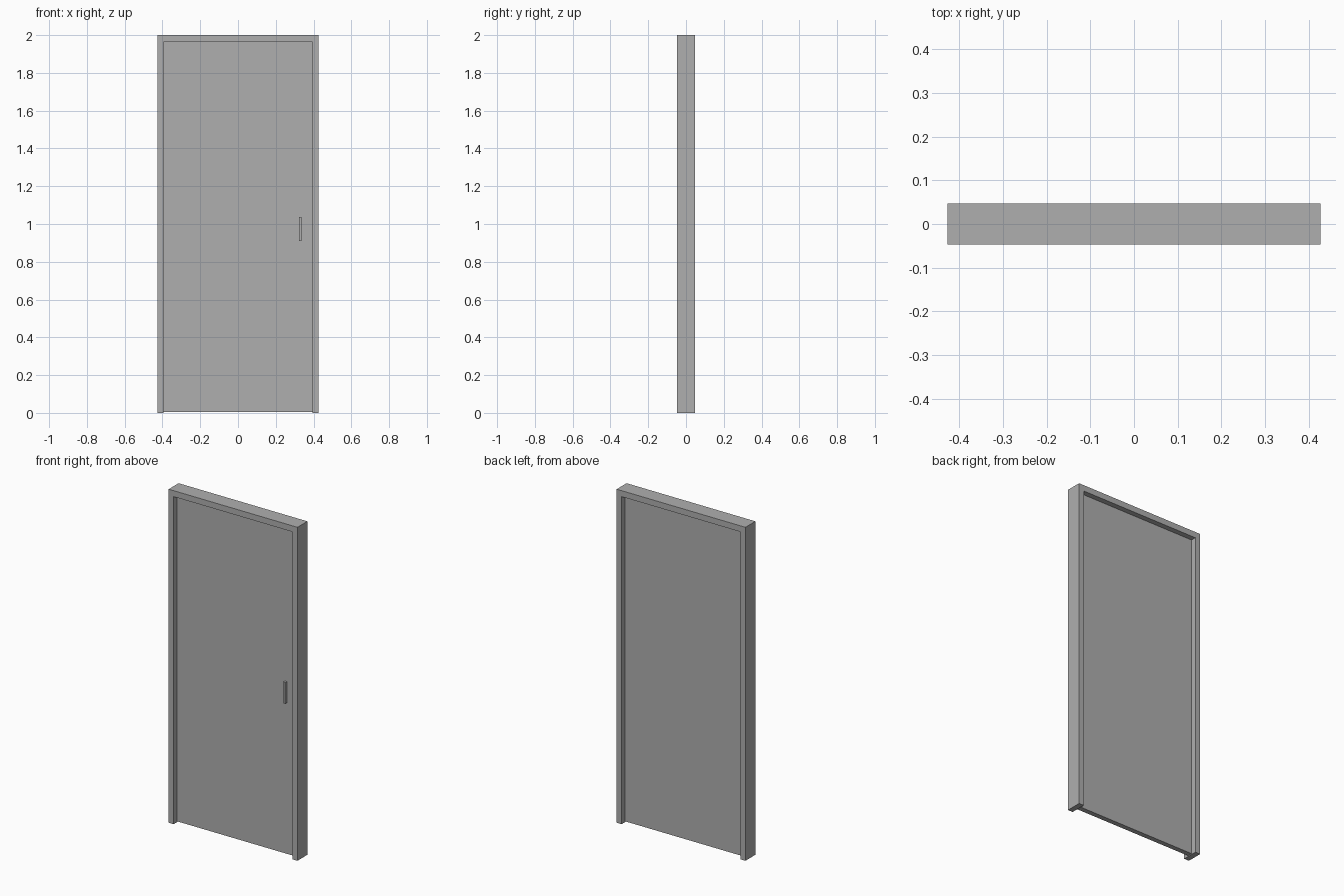
import bpy
import bmesh

if "Cube" in bpy.data.objects:
    bpy.data.objects.remove(bpy.data.objects["Cube"])

grey = bpy.data.materials.new("plain_grey")
grey.diffuse_color = (0.43, 0.43, 0.43, 1.0)
grey.use_nodes = True
grey.node_tree.nodes["Principled BSDF"].inputs["Base Color"].default_value = grey.diffuse_color


def finish(name, bm):
    bmesh.ops.recalc_face_normals(bm, faces=bm.faces)
    mesh = bpy.data.meshes.new(name)
    bm.to_mesh(mesh)
    bm.free()
    mesh.materials.append(grey)
    obj = bpy.data.objects.new(name, mesh)
    bpy.context.collection.objects.link(obj)
    return obj


def extruded(name, outline, y0, y1):
    """Extrude an (x, z) outline from y0 back to y1."""
    bm = bmesh.new()
    face = bm.faces.new([bm.verts.new((x, y0, z)) for x, z in outline])
    out = bmesh.ops.extrude_face_region(bm, geom=[face])
    moved = [v for v in out["geom"] if isinstance(v, bmesh.types.BMVert)]
    bmesh.ops.translate(bm, verts=moved, vec=(0, y1 - y0, 0))
    return finish(name, bm)


def rect(x0, x1, z0, z1):
    return [(x0, z0), (x1, z0), (x1, z1), (x0, z1)]


W, D = 0.427, 0.047          # outer half width and half depth
IW, IZ = 0.394, 1.964        # inner half width and inner height
P = 0.015                    # half thickness of the door leaf

# Door frame: one U-shaped profile, open at the floor
extruded("door_frame",
         [(-W, 0), (-W, 2), (W, 2), (W, 0),
          (IW, 0), (IW, IZ), (-IW, IZ), (-IW, 0)], -D, D)

# Door leaf, recessed equally front and back, just clear of the floor
extruded("door_leaf", rect(-IW, IW, 0.005, IZ), -P, P)

# Vertical pull handle on the front only
extruded("pull_handle", rect(0.322, 0.335, 0.911, 1.038), -0.031, -P)
